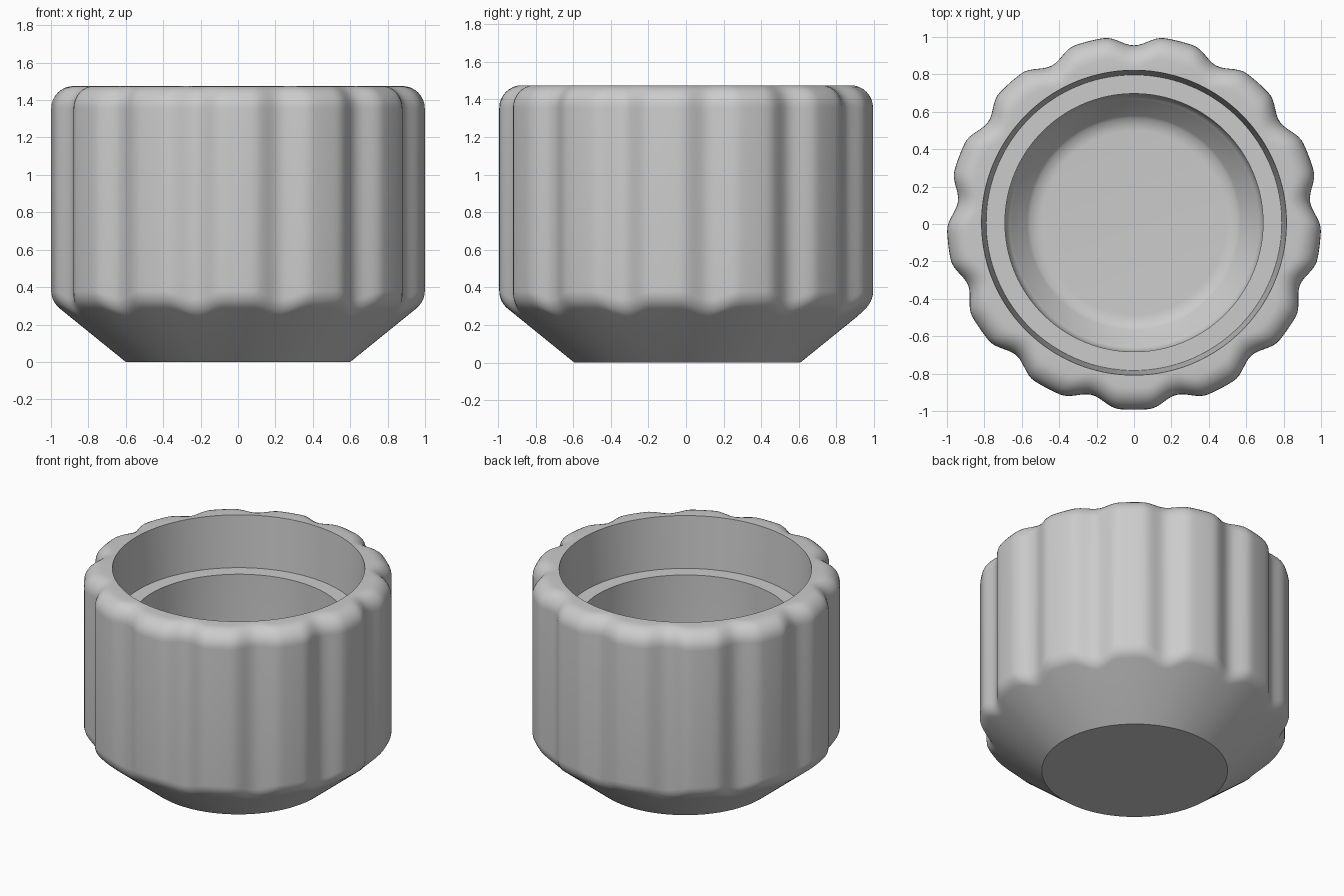
import bpy, bmesh
from math import sin, cos, tan, radians, pi

cube = bpy.data.objects.get("Cube")
if cube:
    bpy.data.objects.remove(cube)

LOBES = 13
STEPS = LOBES * 20
HEIGHT = 1.475
BASE_R = 0.6
CONE = radians(39)
FILLET = 0.12
CENTRE_Y = 0.007


def lobe_radius(angle):
    """Outer radius: broad lobes parted by shallow scallops, one scallop at +y."""
    pitch = 2 * pi / LOBES
    off = (angle - pi / 2 + pitch / 2) % pitch - pitch / 2
    u = min(1, abs(off) / radians(9.5))
    return 1 - 0.052 * cos(u * pi / 2) ** 2


def arc(r, z, radius, start, end, count=8):
    """Points on a profile arc, angles in degrees."""
    angles = [radians(start + (end - start) * i / count) for i in range(count + 1)]
    return [(r + radius * cos(a), z + radius * sin(a)) for a in angles]


def profile(outer):
    """Half section from the underside, up the grip, over the rim and into the cavity."""
    corner = (outer - BASE_R) * tan(CONE)
    low_z = corner + FILLET * tan((pi / 2 - CONE) / 2)
    pts = [(BASE_R, 0)]
    pts += arc(outer - FILLET, low_z, FILLET, -51, 0)
    pts += arc(outer - FILLET, HEIGHT - FILLET, FILLET, 0, 90)
    # mouth, ledge and narrower well
    pts += [(0.815, HEIGHT), (0.79, 1.11), (0.69, 1.11)]
    # well wall rounding into the sloped bottom and flat floor
    pts += arc(0.59, 0.4, 0.1, 0, -51, 6)
    pts += arc(0.49, 0.3, 0.13, -51, -90, 5)
    return pts


# cap body
bm = bmesh.new()
columns = []
for s in range(STEPS):
    a = 2 * pi * s / STEPS
    columns.append([bm.verts.new((r * cos(a), r * sin(a) + CENTRE_Y, z))
                    for r, z in profile(lobe_radius(a))])
for s in range(STEPS):
    here, there = columns[s], columns[(s + 1) % STEPS]
    for i in range(len(here) - 1):
        bm.faces.new((here[i], there[i], there[i + 1], here[i + 1]))
bm.faces.new([c[0] for c in reversed(columns)])
bm.faces.new([c[-1] for c in columns])
bmesh.ops.recalc_face_normals(bm, faces=bm.faces)
mesh = bpy.data.meshes.new("fluted_cap")
bm.to_mesh(mesh)
bm.free()
cap = bpy.data.objects.new("fluted_cap", mesh)
bpy.context.collection.objects.link(cap)

# plain grey finish
grey = bpy.data.materials.new("light_grey")
grey.use_nodes = True
colour = (0.6, 0.6, 0.6, 1)
grey.diffuse_color = colour
grey.node_tree.nodes["Principled BSDF"].inputs["Base Color"].default_value = colour
mesh.materials.append(grey)

bpy.ops.object.select_all(action="DESELECT")
cap.select_set(True)
bpy.context.view_layer.objects.active = cap
bpy.ops.object.shade_smooth_by_angle(angle=radians(30))
